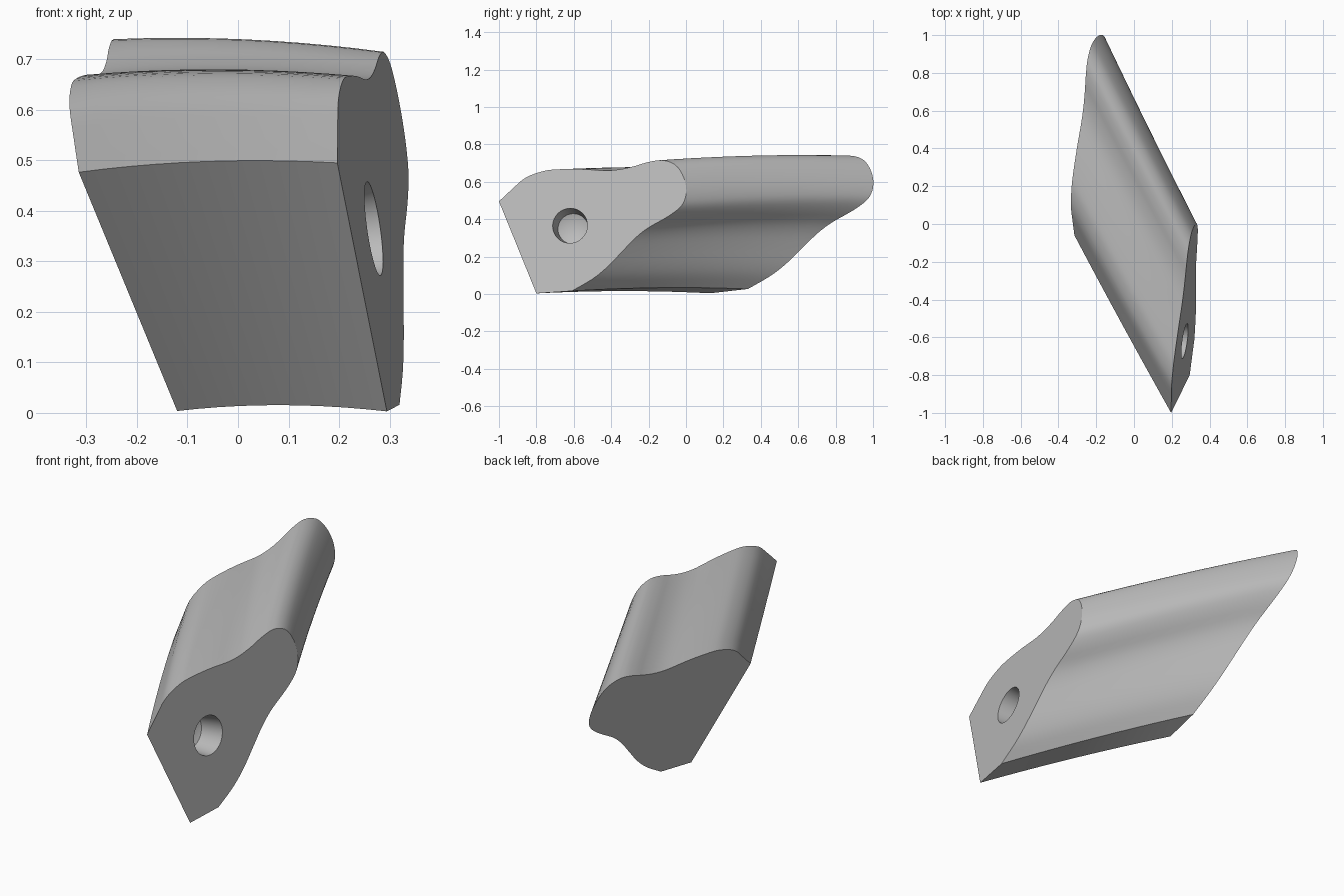
import bpy, bmesh, math
from mathutils import Vector

cube = bpy.data.objects.get("Cube")
if cube:
    bpy.data.objects.remove(cube, do_unlink=True)

grey = bpy.data.materials.new("plain grey")
grey.use_nodes = True
colour = (0.5, 0.5, 0.5, 1)
grey.diffuse_color = colour
grey.node_tree.nodes["Principled BSDF"].inputs["Base Color"].default_value = colour

# Outline (y, z) from the pointed front edge, over the top, to the rear lower edge
OUTLINE = [(-1, .495), (-.93, .56), (-.86, .62), (-.77, .655), (-.69, .666),
           (-.56, .667), (-.44, .66), (-.36, .665), (-.28, .682), (-.21, .703),
           (-.13, .715), (-.06, .692), (-.02, .64), (0, .575), (-.003, .515),
           (-.03, .465), (-.1, .412), (-.2, .355), (-.27, .3), (-.34, .228),
           (-.42, .145), (-.5, .08), (-.61, .016)]
BOTTOM_CORNER = Vector((-.8, .003))


def smooth_outline(points, steps=3):
    """Catmull-Rom curve through the points."""
    p = [Vector(q) for q in points]
    p = [2 * p[0] - p[1]] + p + [2 * p[-1] - p[-2]]
    out = []
    for a, b, c, d in zip(p, p[1:], p[2:], p[3:]):
        for i in range(steps):
            t = i / steps
            out.append(0.5 * (2 * b + (c - a) * t + (2 * a - 5 * b + 4 * c - d) * t ** 2
                              + (3 * b - a - 3 * c + d) * t ** 3))
    return out + [p[-2]]


def near_end(y, z):
    return Vector((.408 + .141 * y - .142 * z, y, z))


def far_end(y, z):
    return Vector((.011 + .163 * y - .33 * z,
                   .976 + 1.058 * y + .044 * z,
                   .044 + .054 * y + .983 * z))


def make_object(name, bm):
    bmesh.ops.recalc_face_normals(bm, faces=bm.faces)
    mesh = bpy.data.meshes.new(name)
    bm.to_mesh(mesh)
    bm.free()
    mesh.materials.append(grey)
    obj = bpy.data.objects.new(name, mesh)
    bpy.context.collection.objects.link(obj)
    return obj


def bridge(bm, rings):
    for r, s in zip(rings, rings[1:]):
        for i in range(len(r)):
            j = (i + 1) % len(r)
            bm.faces.new((r[i], r[j], s[j], s[i]))


# Body: outline swept along a gently arched path between two slanted ends
outline = smooth_outline(OUTLINE) + [BOTTOM_CORNER]
bm = bmesh.new()
rings = []
SECTIONS = 10
for k in range(SECTIONS + 1):
    t = k / SECTIONS
    arch = Vector((-.004, 0, .012)) * 4 * t * (1 - t)
    rings.append([bm.verts.new(near_end(*q).lerp(far_end(*q), t) + arch) for q in outline])
bridge(bm, rings)
bm.faces.new(rings[0])
bm.faces.new(rings[-1])
body = make_object("swept_body", bm)

# Blind drilled hole with a conical floor, square to the near end
centre = near_end(-.62, .365)
inward = Vector((-1, .141, -.142)).normalized()
side = inward.cross(Vector((0, 0, 1))).normalized()
up = side.cross(inward)
bm = bmesh.new()
rings = []
for depth, radius in ((-.05, .094), (0, .094), (.12, .082)):
    rings.append([bm.verts.new(centre + inward * depth
                               + radius * (side * math.cos(a) + up * math.sin(a)))
                  for a in (math.tau * i / 32 for i in range(32))])
bridge(bm, rings)
bm.faces.new(rings[0])
tip = bm.verts.new(centre + inward * .155)
floor = rings[-1]
for i in range(len(floor)):
    bm.faces.new((floor[i], floor[(i + 1) % len(floor)], tip))
cutter = make_object("hole_cutter", bm)
cutter.hide_render = True

cut = body.modifiers.new("hole", 'BOOLEAN')
cut.operation = 'DIFFERENCE'
cut.solver = 'EXACT'
cut.object = cutter
bpy.ops.object.select_all(action='DESELECT')
body.select_set(True)
bpy.context.view_layer.objects.active = body
bpy.ops.object.modifier_apply(modifier=cut.name)
bpy.data.objects.remove(cutter, do_unlink=True)
bpy.ops.object.shade_smooth_by_angle(angle=math.radians(22))
